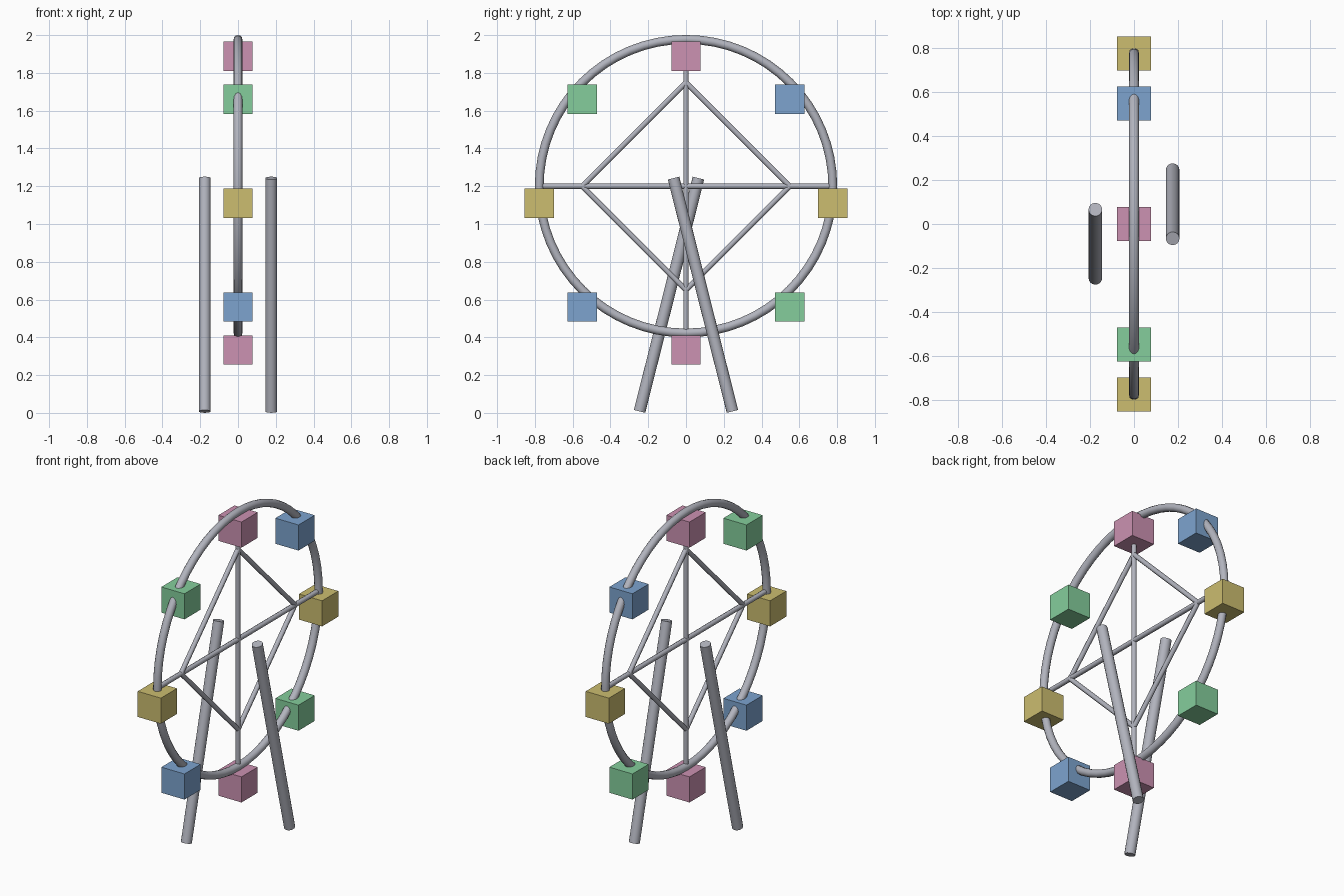
import bpy
import math
from mathutils import Vector

cube = bpy.data.objects.get("Cube")
if cube:
    bpy.data.objects.remove(cube, do_unlink=True)

HUB_Z = 1.2       # height of the wheel centre
RADIUS = 0.777    # centre line of the rim
TUBE = 0.0233
CABIN = 0.156
CABIN_DROP = 0.09


def material(name, srgb):
    """Flat material from 0-255 sRGB values."""
    linear = [((c / 255 + 0.055) / 1.055) ** 2.4 for c in srgb] + [1.0]
    mat = bpy.data.materials.new(name)
    mat.use_nodes = True
    mat.diffuse_color = linear
    mat.node_tree.nodes["Principled BSDF"].inputs["Base Color"].default_value = linear
    return mat


steel = material("steel grey", (178, 180, 190))
cabin_colours = [
    ("yellow", material("mustard yellow", (204, 189, 112))),
    ("blue", material("soft blue", (125, 164, 207))),
    ("pink", material("dusty pink", (204, 146, 178))),
    ("green", material("mint green", (133, 206, 156))),
]


def finish(name, mat, smooth=False):
    obj = bpy.context.object
    obj.name = name
    obj.data.materials.append(mat)
    if smooth:
        bpy.ops.object.shade_smooth_by_angle(angle=math.radians(50))
    return obj


def rod(name, start, end, radius, sides):
    """Closed cylinder between two points."""
    start, end = Vector(start), Vector(end)
    axis = end - start
    bpy.ops.mesh.primitive_cylinder_add(
        vertices=sides, radius=radius, depth=axis.length,
        location=(start + end) / 2,
        rotation=axis.to_track_quat('Z', 'Y').to_euler())
    return finish(name, steel, True)


def on_wheel(angle, radius):
    return Vector((0, radius * math.cos(angle), HUB_Z + radius * math.sin(angle)))


# Rim, standing in the side plane
bpy.ops.mesh.primitive_torus_add(
    major_radius=RADIUS, minor_radius=TUBE, major_segments=64, minor_segments=12,
    location=(0, 0, HUB_Z), rotation=(0, math.pi / 2, 0))
finish("wheel_rim", steel, True)

# Two full spokes and the diamond of braces between them
for i, name in enumerate(("horizontal_spoke", "vertical_spoke")):
    a = i * math.pi / 2
    rod(name, on_wheel(a, -RADIUS), on_wheel(a, RADIUS), 0.0145, 8)
for i in range(4):
    a = i * math.pi / 2
    reach = RADIUS / math.sqrt(2)
    rod(f"diamond_brace_{i + 1}", on_wheel(a, reach),
        on_wheel(a + math.pi / 2, reach), 0.0145, 8)

# Cabins hang slightly below the rim, colours repeat around the wheel
for i in range(8):
    label, mat = cabin_colours[i % 4]
    place = on_wheel(i * math.pi / 4, RADIUS) - Vector((0, 0, CABIN_DROP))
    bpy.ops.mesh.primitive_cube_add(size=CABIN, location=place)
    finish(f"{label}_cabin_{i // 4 + 1}", mat)

# Crossing support legs, one on each side
for name, side in (("left_leg", 1), ("right_leg", -1)):
    rod(name, (side * 0.176, side * 0.246, 0.008),
        (side * 0.176, side * -0.066, 1.243), 0.0311, 16)
